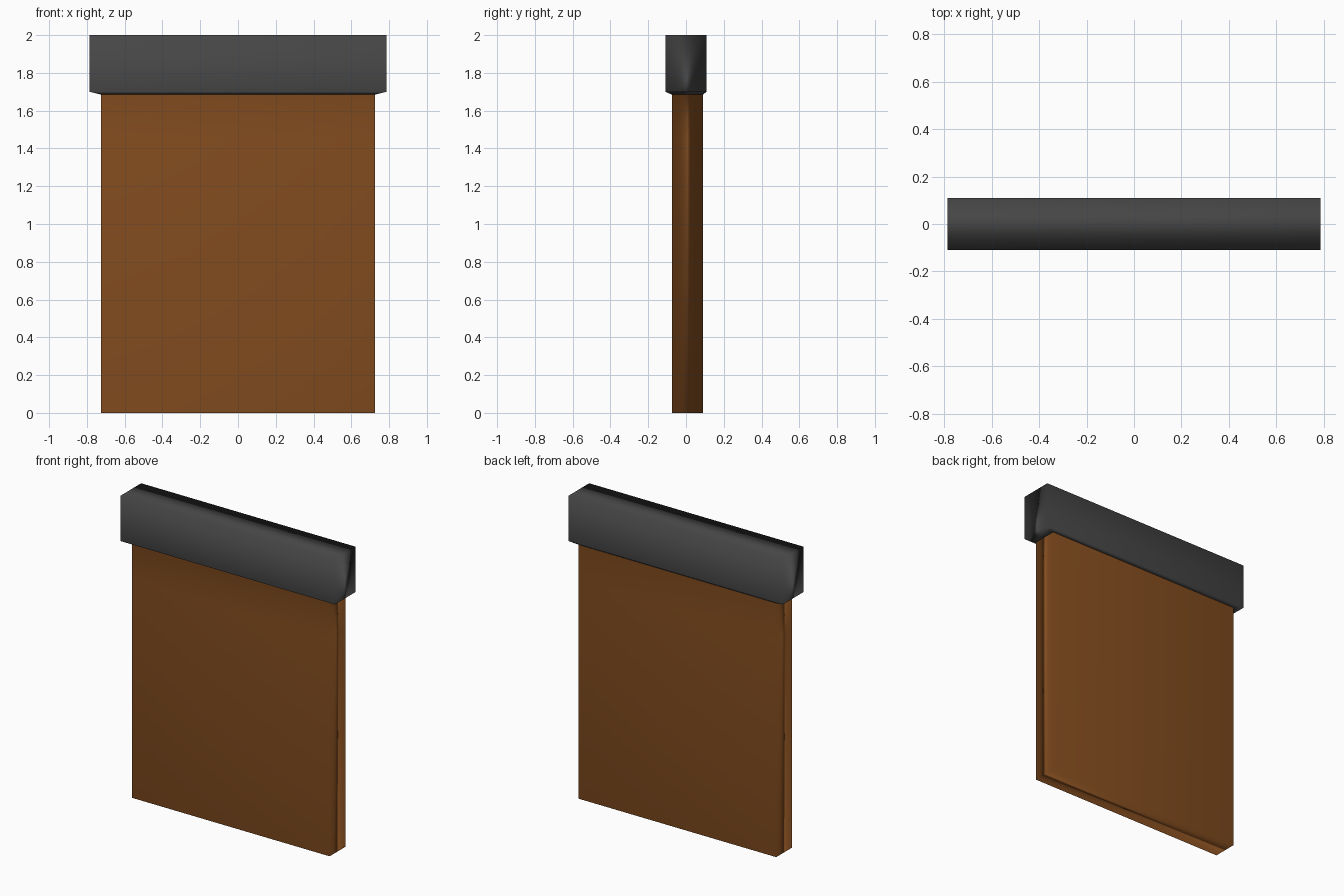
import bpy
import bmesh

default = bpy.data.objects.get("Cube")
if default:
    bpy.data.objects.remove(default, do_unlink=True)


def material(name, colour):
    mat = bpy.data.materials.new(name)
    mat.use_nodes = True
    mat.diffuse_color = (*colour, 1)
    mat.node_tree.nodes["Principled BSDF"].inputs["Base Color"].default_value = (*colour, 1)
    return mat


def loft(name, rings, mat):
    """Stack rectangles given as (half width, front y, back y, z)."""
    bm = bmesh.new()
    loops = [[bm.verts.new((x, y, z)) for x, y in
              ((-w, front), (w, front), (w, back), (-w, back))]
             for w, front, back, z in rings]
    for low, high in zip(loops, loops[1:]):
        for i in range(4):
            j = (i + 1) % 4
            bm.faces.new((low[i], low[j], high[j], high[i]))
    bm.faces.new(loops[0][::-1])
    bm.faces.new(loops[-1])
    for face in bm.faces:
        face.smooth = True
    mesh = bpy.data.meshes.new(name)
    bm.to_mesh(mesh)
    bm.free()
    mesh.materials.append(mat)
    obj = bpy.data.objects.new(name, mesh)
    bpy.context.collection.objects.link(obj)
    # Large faces keep flat shading while the narrow edges blend
    normals = obj.modifiers.new("Area weighted normals", 'WEIGHTED_NORMAL')
    normals.mode = 'FACE_AREA'
    normals.weight = 50
    return obj


brown = material("Warm brown", (0.235, 0.076, 0.014))
charcoal = material("Charcoal", (0.06, 0.06, 0.06))

# Panel, with a flared top tucked inside the header
panel = (0.725, -0.075, 0.09)
loft("hanging_panel", [(*panel, 0), (*panel, 1.45), (*panel, 1.685),
                       (0.765, -0.1, 0.1, 1.71)], brown)

# Header box, with a shallow sloping lip underneath
header = (0.787, -0.109, 0.109)
loft("header_box", [(*panel, 1.685), (*header, 1.7), (*header, 2)], charcoal)
